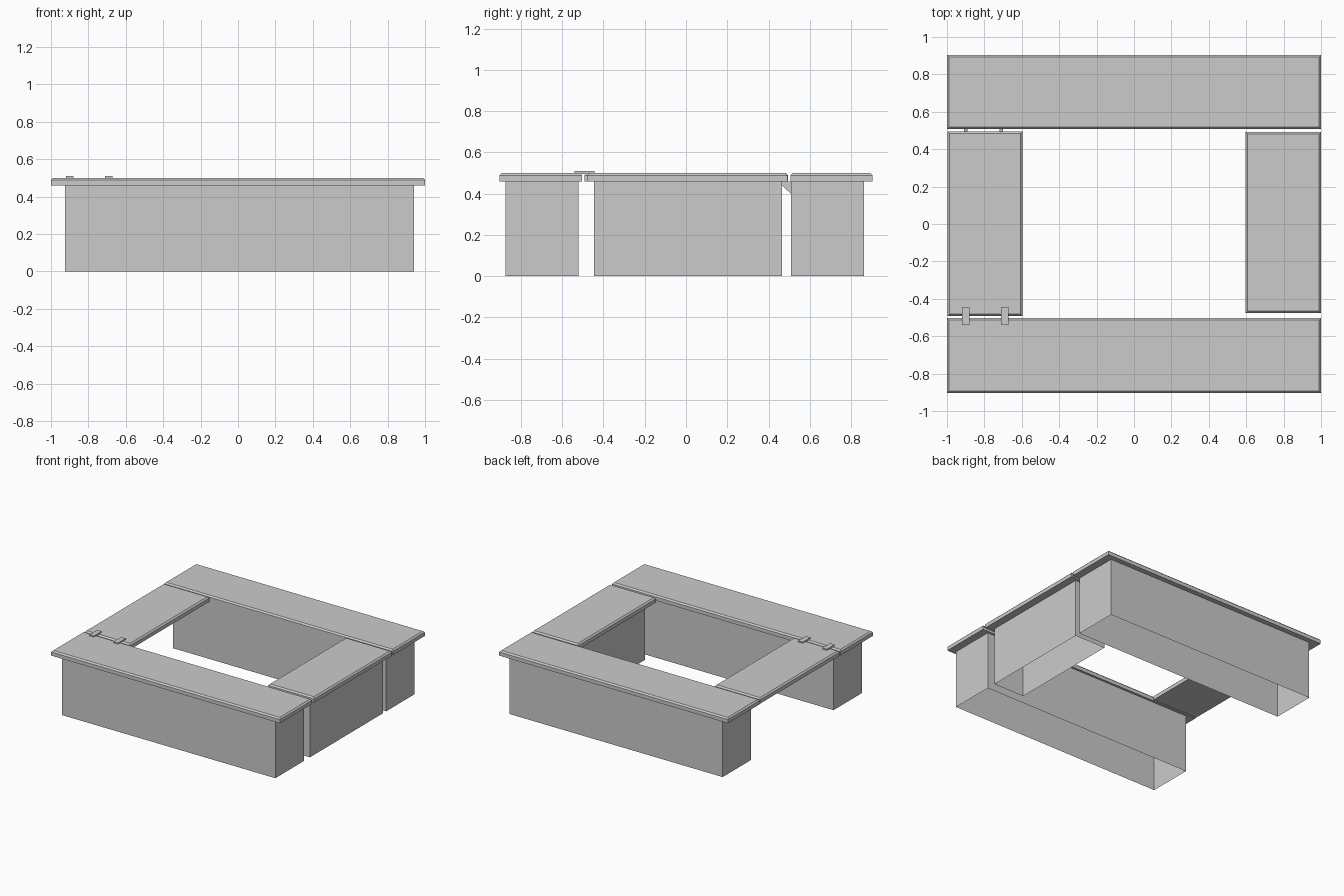
import bpy, bmesh

if "Cube" in bpy.data.objects:
    bpy.data.objects.remove(bpy.data.objects["Cube"])

def finish(name, bm):
    bmesh.ops.recalc_face_normals(bm, faces=bm.faces)
    me = bpy.data.meshes.new(name)
    bm.to_mesh(me)
    bm.free()
    ob = bpy.data.objects.new(name, me)
    bpy.context.collection.objects.link(ob)
    return ob

def box_bm(x0, x1, y0, y1, z0, z1):
    bm = bmesh.new()
    bmesh.ops.create_cube(bm, size=1)
    for v in bm.verts:
        v.co = (x1 if v.co.x > 0 else x0,
                y1 if v.co.y > 0 else y0,
                z1 if v.co.z > 0 else z0)
    return bm

def slab(name, x0, x1, y0, y1):
    # worktop with chamfered upper rim
    bm = box_bm(x0, x1, y0, y1, 0.46, 0.5)
    rim = [e for e in bm.edges if all(v.co.z > 0.49 for v in e.verts)]
    bmesh.ops.bevel(bm, geom=rim, offset=0.011, segments=1, affect='EDGES')
    return finish(name, bm)

def shell(name, x0, x1, y0, y1):
    # hollow base: four thin walls, open underneath
    bm = box_bm(x0, x1, y0, y1, 0, 0.46)
    bm.normal_update()
    caps = [f for f in bm.faces if abs(f.normal.z) > 0.5]
    bmesh.ops.delete(bm, geom=caps, context='FACES_ONLY')
    return finish(name, bm)

def bracket(name, x0, x1):
    # triangular rest for the free end of the flap
    bm = bmesh.new()
    f = bm.faces.new([bm.verts.new((x0, y, z)) for y, z in
                      ((0.508, 0.46), (0.508, 0.40), (0.445, 0.46))])
    ext = bmesh.ops.extrude_face_region(bm, geom=[f], use_keep_orig=True)
    for v in ext["geom"]:
        if isinstance(v, bmesh.types.BMVert):
            v.co.x = x1
    return finish(name, bm)

# worktops
slab("front_worktop", -1, 1, -0.903, -0.503)
slab("back_worktop", -1, 1, 0.507, 0.903)
slab("right_worktop", 0.597, 1, -0.477, 0.492)
slab("lift_up_flap", -0.997, -0.597, -0.492, 0.495)

# bases (none under the flap)
shell("front_base", -0.925, 0.94, -0.876, -0.52)
shell("back_base", -0.925, 0.94, 0.508, 0.863)
shell("right_base", 0.67, 0.94, -0.445, 0.466)

# flap hinges and rests
for side, hx, bx in (("left", -0.9, -0.9), ("right", -0.69, -0.71)):
    finish(side + "_hinge", box_bm(hx - 0.02, hx + 0.02, -0.541, -0.444, 0.496, 0.509))
    bracket(side + "_flap_rest", bx - 0.01, bx + 0.01)
